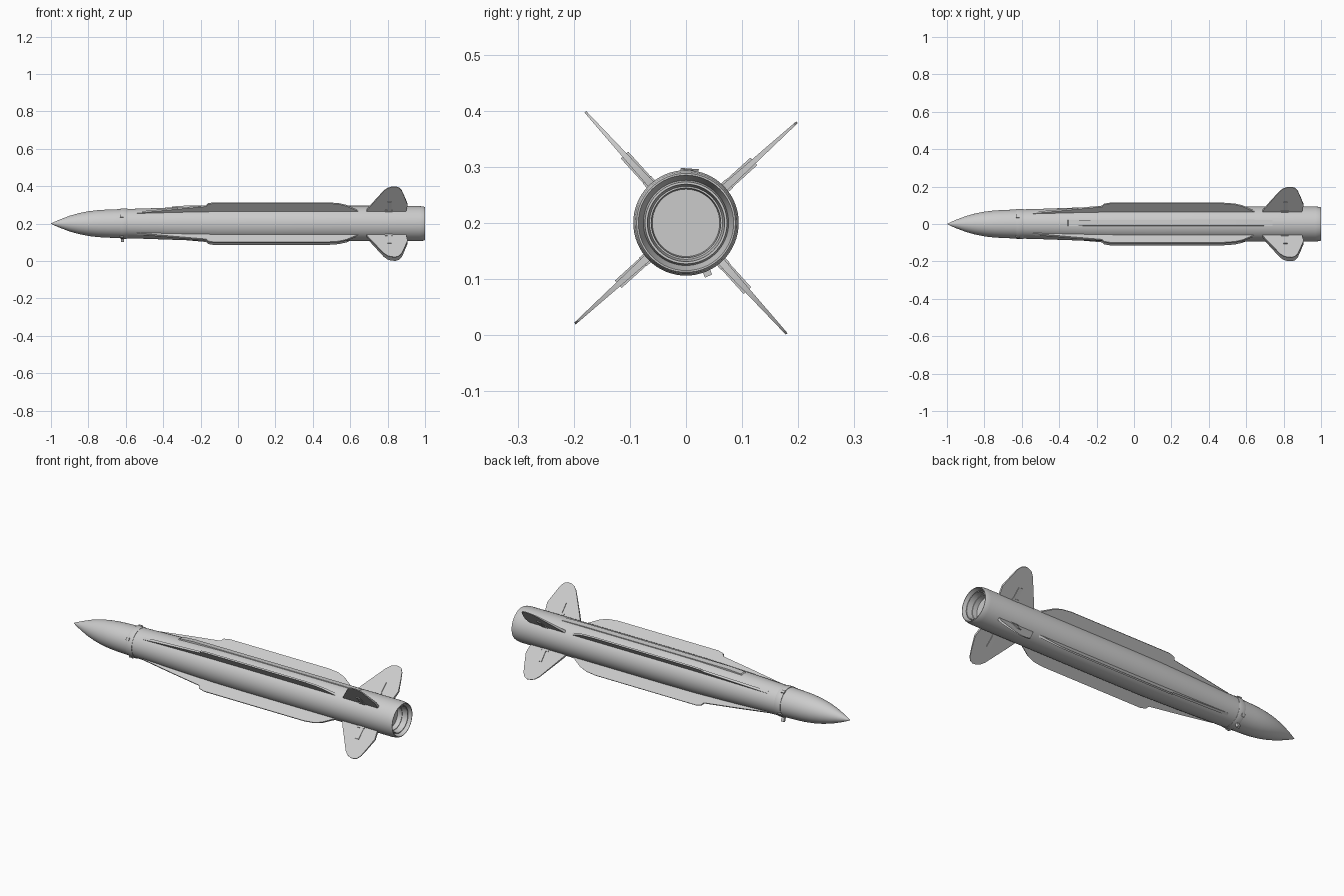
import bpy, bmesh, math

cube = bpy.data.objects.get("Cube")
if cube:
    bpy.data.objects.remove(cube, do_unlink=True)

AXIS_Z = 0.2
FIN_ANGLES = [42.2 + 90 * i for i in range(4)]

grey = bpy.data.materials.new("light grey")
grey.use_nodes = True
grey.diffuse_color = (0.6, 0.6, 0.6, 1)
grey.node_tree.nodes["Principled BSDF"].inputs["Base Color"].default_value = (0.6, 0.6, 0.6, 1)


def finish(bm, name, angle=30):
    """Turn a bmesh into a named, shaded object."""
    bmesh.ops.recalc_face_normals(bm, faces=bm.faces)
    mesh = bpy.data.meshes.new(name)
    bm.to_mesh(mesh)
    bm.free()
    mesh.materials.append(grey)
    obj = bpy.data.objects.new(name, mesh)
    bpy.context.collection.objects.link(obj)
    bpy.ops.object.select_all(action="DESELECT")
    obj.select_set(True)
    bpy.context.view_layer.objects.active = obj
    bpy.ops.object.shade_smooth_by_angle(angle=math.radians(angle))
    return obj


def lathe(name, profile, segments=64):
    """Revolve (x, radius) points about the long axis."""
    bm = bmesh.new()
    verts = [bm.verts.new((x, 0, AXIS_Z + r)) for x, r in profile]
    edges = [bm.edges.new(pair) for pair in zip(verts, verts[1:])]
    bmesh.ops.spin(bm, geom=verts + edges, cent=(0, 0, AXIS_Z), axis=(1, 0, 0),
                   angle=math.tau, steps=segments, use_merge=False)
    bmesh.ops.remove_doubles(bm, verts=bm.verts, dist=0.00005)
    return finish(bm, name)


def plate(name, outline, angle, root_half, tip_half):
    """Radial plate from (x, radius) points, thinning towards its tip."""
    a = math.radians(angle)
    radii = [r for _, r in outline]
    low, high = min(radii), max(radii)
    bm = bmesh.new()
    sides = []
    for sign in (-1, 1):
        ring = []
        for x, r in outline:
            t = sign * (root_half + (tip_half - root_half) * (r - low) / (high - low))
            ring.append(bm.verts.new((x, r * math.cos(a) - t * math.sin(a),
                                      AXIS_Z + r * math.sin(a) + t * math.cos(a))))
        bm.faces.new(ring)
        sides.append(ring)
    one, two = sides
    for i in range(len(outline)):
        j = (i + 1) % len(outline)
        bm.faces.new((one[i], one[j], two[j], two[i]))
    return finish(bm, name)


def block(name, x0, x1, r0, r1, angle, half):
    return plate(name, [(x0, r0), (x0, r1), (x1, r1), (x1, r0)], angle, half, half)


# Body with ogive nose, slightly flared midsection and stepped nozzle recess
lathe("body", [
    (-1, 0), (-0.985, 0.008), (-0.95, 0.023), (-0.9, 0.042), (-0.85, 0.056),
    (-0.8, 0.066), (-0.75, 0.072), (-0.7, 0.075), (-0.64, 0.077), (-0.5, 0.081),
    (-0.3, 0.088), (-0.1, 0.093), (0.1, 0.094), (0.97, 0.094), (0.992, 0.091),
    (1, 0.088), (1, 0.085), (0.97, 0.076), (0.985, 0.073), (0.985, 0.069),
    (0.955, 0.065), (0.955, 0.062), (0.93, 0.06), (0.93, 0)])

# Collar behind the nose
lathe("nose_collar", [(-0.628, 0.07), (-0.628, 0.08), (-0.624, 0.081),
                      (-0.596, 0.081), (-0.592, 0.08), (-0.592, 0.07)])

# Small tabs around the collar
for i, angle in enumerate((60, 150, 240, 330)):
    block(f"collar_tab_{i + 1}", -0.63, -0.612, 0.07, 0.086, angle, 0.008)
block("collar_lug", -0.626, -0.61, 0.07, 0.103, -67, 0.007)

strake = [(-0.54, 0.07), (-0.54, 0.081), (-0.35, 0.106), (-0.17, 0.128),
          (-0.16, 0.143), (-0.13, 0.15), (0.48, 0.15), (0.54, 0.144),
          (0.58, 0.131), (0.62, 0.107), (0.65, 0.09), (0.65, 0.07)]
fin = [(0.705, 0.08), (0.685, 0.092), (0.7, 0.118), (0.75, 0.193), (0.78, 0.238),
       (0.8, 0.257), (0.82, 0.265), (0.842, 0.267), (0.86, 0.26), (0.875, 0.24),
       (0.89, 0.195), (0.907, 0.138), (0.896, 0.08)]

# Four long strakes and four tail fins with hinge fittings
for i, angle in enumerate(FIN_ANGLES):
    n = i + 1
    plate(f"strake_{n}", strake, angle, 0.007, 0.004)
    plate(f"tail_fin_{n}", fin, angle, 0.007, 0.002)
    block(f"fin_hinge_{n}", 0.8, 0.822, 0.08, 0.163, angle, 0.009)
    block(f"fin_hinge_foot_{n}", 0.785, 0.825, 0.08, 0.104, angle, 0.01)

# Cable conduit along the top
plate("cable_conduit", [(-0.36, 0.08), (-0.35, 0.091), (-0.27, 0.096), (0.62, 0.097),
                        (0.74, 0.095), (0.75, 0.08)], 86, 0.017, 0.016)
